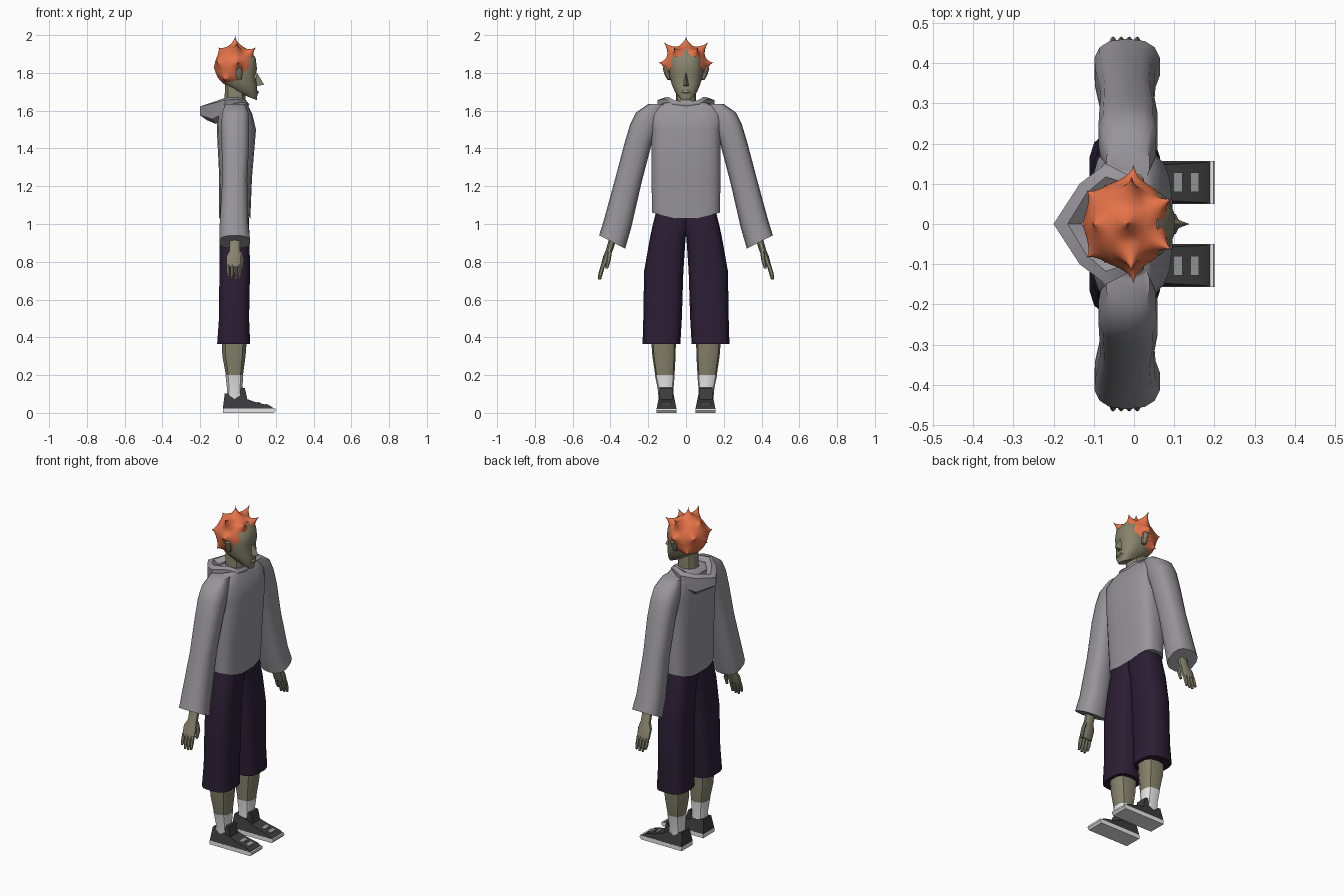
import bpy, bmesh
from math import sin, cos, pi, copysign
from mathutils import Vector

if "Cube" in bpy.data.objects:
    bpy.data.objects.remove(bpy.data.objects["Cube"], do_unlink=True)


def material(name, rgb):
    m = bpy.data.materials.new(name)
    m.use_nodes = True
    m.diffuse_color = (*rgb, 1)
    m.node_tree.nodes["Principled BSDF"].inputs["Base Color"].default_value = (*rgb, 1)
    return m


GREY = material("hoodie grey", (0.31, 0.3, 0.325))
PURPLE = material("dark purple", (0.024, 0.013, 0.034))
SKIN = material("olive skin", (0.24, 0.225, 0.15))
ORANGE = material("hair orange", (0.78, 0.17, 0.065))
WHITE = material("white", (0.8, 0.8, 0.8))
BLACK = material("shoe charcoal", (0.045, 0.045, 0.047))
LACE = material("lace grey", (0.32, 0.32, 0.32))
parts = []


def finish(name, bm, mat):
    bmesh.ops.recalc_face_normals(bm, faces=bm.faces[:])
    mesh = bpy.data.meshes.new(name)
    bm.to_mesh(mesh)
    bm.free()
    mesh.materials.append(mat)
    ob = bpy.data.objects.new(name, mesh)
    bpy.context.collection.objects.link(ob)
    parts.append(ob)
    return ob


def bridge(bm, rings, closed=False):
    """Join successive vertex rings with quads, capping open ends."""
    n = len(rings[0])
    pairs = list(zip(rings, rings[1:])) + ([(rings[-1], rings[0])] if closed else [])
    for a, b in pairs:
        for i in range(n):
            j = (i + 1) % n
            bm.faces.new((a[i], a[j], b[j], b[i]))
    if not closed:
        bm.faces.new(rings[0])
        bm.faces.new(rings[-1])


def loft(name, rings, mat, n=12, power=2.6, side=1, bend=None):
    """Rings are (z, x0, x1, y0, y1); bend(ring, u, v) gives a z offset."""
    bm = bmesh.new()
    loops = []
    for k, (z, x0, x1, y0, y1) in enumerate(rings):
        loop = []
        for i in range(n):
            a = 2 * pi * (i + 0.5) / n
            u, v = (copysign(abs(t) ** (2 / power), t) for t in (cos(a), sin(a)))
            dz = bend(k, u, v) if bend else 0
            loop.append(bm.verts.new(((x0 + x1) / 2 + u * (x1 - x0) / 2,
                                      side * ((y0 + y1) / 2 + v * (y1 - y0) / 2), z + dz)))
        loops.append(loop)
    bridge(bm, loops)
    return finish(name, bm, mat)


def prism(name, profile, y0, y1, mat, side=1, taper=0):
    """Side profile (x, z) extruded across y, narrowing with height."""
    bm = bmesh.new()
    loops = []
    for y, d in ((y0, 1), (y1, -1)):
        loops.append([bm.verts.new((x, side * (y + d * taper * z), z)) for x, z in profile])
    bridge(bm, loops)
    return finish(name, bm, mat)


# Hoodie body, hem dipping to a point in the middle
loft("hoodie_body", [(1.06, -.1, .066, -.18, .18), (1.25, -.1, .075, -.185, .185),
                     (1.5, -.113, .096, -.185, .185), (1.58, -.108, .077, -.2, .2),
                     (1.625, -.1, .055, -.17, .17), (1.65, -.07, .045, -.08, .08)],
     GREY, 20, 3.2, bend=lambda k, u, v: -.045 * (1 - abs(v)) if k == 0 else 0)

# Folded hood: outer xy, inner xy, low z, high z from throat to back
stations = [(.06, 0, .04, 0, 1.62, 1.645), (.05, .07, .035, .05, 1.62, 1.655),
            (0, .115, -.005, .075, 1.605, 1.673), (-.07, .15, -.07, .085, 1.575, 1.668),
            (-.135, .1, -.1, .055, 1.54, 1.65), (-.2, 0, -.13, 0, 1.56, 1.635)]
around = [(s, 1) for s in stations] + [(s, -1) for s in stations[-2:0:-1]]
bm = bmesh.new()
loops = []
for (ox, oy, ix, iy, lo, hi), s in around:
    mx, my = (ox + ix) / 2, (oy + iy) / 2
    loops.append([bm.verts.new(p) for p in (
        (ix, s * iy, lo), (mx, s * my, lo - .01), (ox, s * oy, lo + .015),
        (ox, s * oy, hi - .012), (mx, s * my, hi), (ix, s * iy, hi - .02))])
bridge(bm, loops, closed=True)
finish("hood", bm, GREY)

# Neck and head, with the jaw dropping towards the chin
loft("neck", [(1.6, -.075, .045, -.055, .055), (1.78, -.07, .035, -.05, .05)], SKIN, 10, 2.4)
loft("head", [(1.675, .0, .1, -.035, .035), (1.7, -.03, .104, -.058, .058),
              (1.74, -.075, .1, -.077, .077), (1.785, -.1, .094, -.088, .088),
              (1.82, -.105, .102, -.09, .09), (1.88, -.1, .095, -.085, .085),
              (1.92, -.06, .06, -.05, .05)],
     SKIN, 16, 2.6, bend=lambda k, u, v: (-.02, -.012, -.004, 0, 0, 0, 0)[k] * u)
bm = bmesh.new()
a, b, c, d = [bm.verts.new(p) for p in ((.09, -.018, 1.728), (.09, .018, 1.728),
                                       (.098, 0, 1.805), (.138, 0, 1.738))]
for f in ((a, b, c), (a, b, d), (b, c, d), (c, a, d)):
    bm.faces.new(f)
finish("nose", bm, SKIN)
loft("lips", [(1.688, .085, .106, -.024, .024), (1.697, .085, .112, -.027, .027),
              (1.708, .085, .105, -.018, .018)], SKIN, 8, 2)

# Hair: a cap whose surface is pulled out into pointed spikes
centre = Vector((-.015, 0, 1.835))
tips = [(-.015, 0, 2.0), (-.13, 0, 1.83), (-.105, 0, 1.935)]
for s in (1, -1):
    tips += [(-.005, s * .125, 1.97), (.0, s * .15, 1.855), (.1, s * .068, 1.94),
             (-.12, s * .085, 1.86), (-.075, s * .1, 1.76)]
bm = bmesh.new()
bmesh.ops.create_icosphere(bm, subdivisions=5, radius=1)
for v in bm.verts:
    direction = v.co.normalized()
    co = centre + Vector((direction.x * .108, direction.y * .11, direction.z * .112))
    ray = (co - centre).normalized()
    pulled = co.copy()
    for tip in map(Vector, tips):
        w = max(0, 1 - ray.angle((tip - centre).normalized()) / .42)
        pulled += (tip - co) * w ** 1.8
    v.co = pulled
for point, normal in (((0, 0, 1.735), (0, 0, 1)), ((-.02, 0, 1.75), (-1, 0, 1))):
    bmesh.ops.bisect_plane(bm, geom=bm.verts[:] + bm.edges[:] + bm.faces[:],
                           plane_co=point, plane_no=normal, clear_inner=True)
finish("hair", bm, ORANGE)

for side, tag in ((1, "left_"), (-1, "right_")):
    # Ear
    loft(tag + "ear", [(1.765, -.005, .018, .08, .1), (1.79, -.012, .024, .08, .115),
                       (1.825, -.012, .026, .08, .125), (1.835, -.005, .02, .08, .112)],
         SKIN, 8, 2.4, side)

    # Loose sleeve with a slanted cuff
    loft(tag + "sleeve", [(1.635, -.07, .04, .1, .2), (1.59, -.085, .056, .12, .265),
                          (1.53, -.09, .06, .14, .295), (1.43, -.088, .06, .18, .325),
                          (1.23, -.085, .05, .235, .375), (1.0, -.098, .055, .29, .435),
                          (.905, -.1, .066, .322, .46)],
         GREY, 14, 2.6, side, bend=lambda k, u, v: (0, 0, 0, 0, .01, .02, .035)[k] * v)

    # Hand
    loft(tag + "palm", [(.93, -.045, .012, .365, .405), (.86, -.045, .012, .388, .425),
                        (.83, -.062, .018, .4, .438), (.775, -.062, .018, .425, .452)],
         SKIN, 10, 3, side)
    for i, finger in enumerate(("little", "ring", "middle", "index")):
        x = -.052 + i * .02
        low = .705 + (.018 if i == 0 else .005 * (i == 3))
        loft(tag + finger + "_finger", [(.785, x - .009, x + .009, .427, .45),
                                        (.745, x - .009, x + .009, .438, .462),
                                        (low, x - .006, x + .006, .45, .466)],
             SKIN, 6, 2.4, side)
    loft(tag + "thumb", [(.855, .0, .018, .392, .415), (.81, .012, .032, .398, .42),
                         (.765, .013, .026, .412, .428)], SKIN, 6, 2.4, side)

    # Baggy cropped trouser leg
    loft(tag + "trouser_leg", [(1.1, -.093, .055, -.02, .15), (1.0, -.096, .06, -.02, .175),
                               (.93, -.1, .062, .002, .19), (.75, -.1, .065, .014, .222),
                               (.5, -.102, .06, .022, .226), (.365, -.112, .066, .03, .23)],
         PURPLE, 14, 3, side)

    # Calf and sock
    loft(tag + "calf", [(.42, -.09, .052, .053, .187), (.3, -.085, .042, .055, .178),
                        (.2, -.066, .028, .061, .163)], SKIN, 10, 2.8, side)
    loft(tag + "sock", [(.2, -.068, .03, .06, .165), (.13, -.06, .024, .066, .15),
                        (.07, -.06, .024, .066, .145)], WHITE, 10, 2.8, side)

    # Shoe: sole, upper, tongue and two lace bars
    prism(tag + "sole", [(-.08, 0), (.19, 0), (.2, .012), (.198, .024), (-.08, .024)],
          .05, .156, WHITE, side)
    prism(tag + "shoe_upper", [(-.08, .023), (.19, .023), (.17, .038), (.1, .055), (.05, .072),
                               (.0, .092), (-.07, .103)], .046, .16, BLACK, side, .2)
    prism(tag + "shoe_tongue", [(.0, .08), (.05, .07), (.036, .132), (.02, .134)],
          .07, .14, BLACK, side)
    for x in (.1, .142):
        z = .057 - (x - .1) * .243
        prism(tag + "lace", [(x, z - .003), (x + .02, z - .008), (x + .02, z - .003), (x, z + .002)],
              .08, .128, LACE, side)

# Smooth shading with crisp edges kept
bpy.ops.object.select_all(action="DESELECT")
for ob in parts:
    ob.select_set(True)
bpy.context.view_layer.objects.active = parts[0]
bpy.ops.object.shade_smooth_by_angle(angle=.7)
